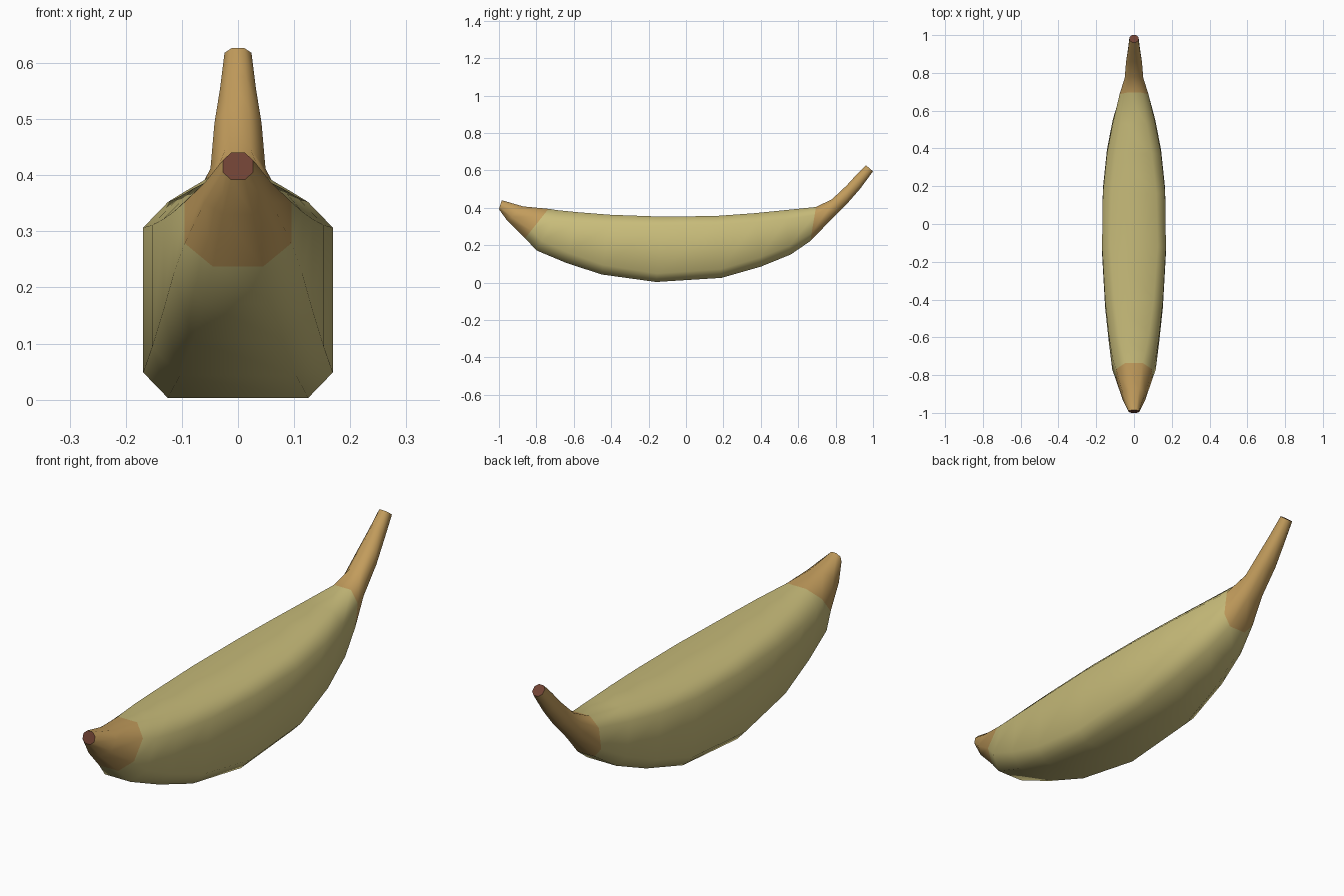
import bpy, bmesh

def material(name, rgb):
    m = bpy.data.materials.new(name)
    lin = [(c / 255 / 12.92) if c < 11 else ((c / 255 + 0.055) / 1.055) ** 2.4 for c in rgb]
    m.diffuse_color = (*lin, 1)
    return m

# Stations: underside (y, z), upper side (y, z), half width, corner squareness
stations = [
    (-1.00, 0.392, -0.985, 0.440, 0.027, 0.45),
    (-0.955, 0.33, -0.87, 0.407, 0.060, 0.45),
    (-0.86, 0.237, -0.735, 0.394, 0.095, 0.47),
    (-0.80, 0.172, -0.68, 0.386, 0.115, 0.52),
    (-0.64, 0.105, -0.58, 0.376, 0.133, 0.60),
    (-0.45, 0.043, -0.40, 0.362, 0.153, 0.68),
    (-0.16, 0.003, -0.12, 0.352, 0.169, 0.74),
    (0.19, 0.025, 0.16, 0.356, 0.165, 0.72),
    (0.40, 0.085, 0.37, 0.371, 0.143, 0.66),
    (0.56, 0.150, 0.53, 0.387, 0.112, 0.60),
    (0.665, 0.222, 0.695, 0.404, 0.076, 0.52),
    (0.76, 0.320, 0.78, 0.445, 0.049, 0.47),
    (0.86, 0.420, 0.86, 0.520, 0.042, 0.45),
    (0.93, 0.500, 0.91, 0.575, 0.032, 0.45),
    (1.00, 0.595, 0.962, 0.627, 0.024, 0.45),
]
BODY, TAN, CAP = 0, 1, 2

bm = bmesh.new()
rings = []
for yb, zb, yt, zt, hw, k in stations:
    # Eight-sided section in the tilted plane through both profile points
    section = [(k, -1), (1, -k), (1, k), (k, 1), (-k, 1), (-1, k), (-1, -k), (-k, -1)]
    ring = []
    for u, v in section:
        t = (v + 1) / 2
        ring.append(bm.verts.new((u * hw, yb + (yt - yb) * t, zb + (zt - zb) * t)))
    rings.append(ring)

# Skin, with tan ends
for i, (a, b) in enumerate(zip(rings, rings[1:])):
    for j in range(8):
        n = (j + 1) % 8
        f = bm.faces.new((a[j], a[n], b[n], b[j]))
        f.smooth = True
        f.material_index = TAN if i < 2 or i >= 10 else BODY

# Dark end caps with crisp rims
for ring in (rings[0], rings[-1]):
    f = bm.faces.new(ring)
    f.material_index = CAP
    for e in f.edges:
        e.smooth = False
bmesh.ops.recalc_face_normals(bm, faces=bm.faces[:])

mesh = bpy.data.meshes.new("banana")
bm.to_mesh(mesh)
bm.free()
for m in (material("peel yellow", (200, 188, 122)),
          material("stem tan", (194, 156, 92)),
          material("end brown", (112, 66, 52))):
    mesh.materials.append(m)
banana = bpy.data.objects.new("banana", mesh)
bpy.context.collection.objects.link(banana)
